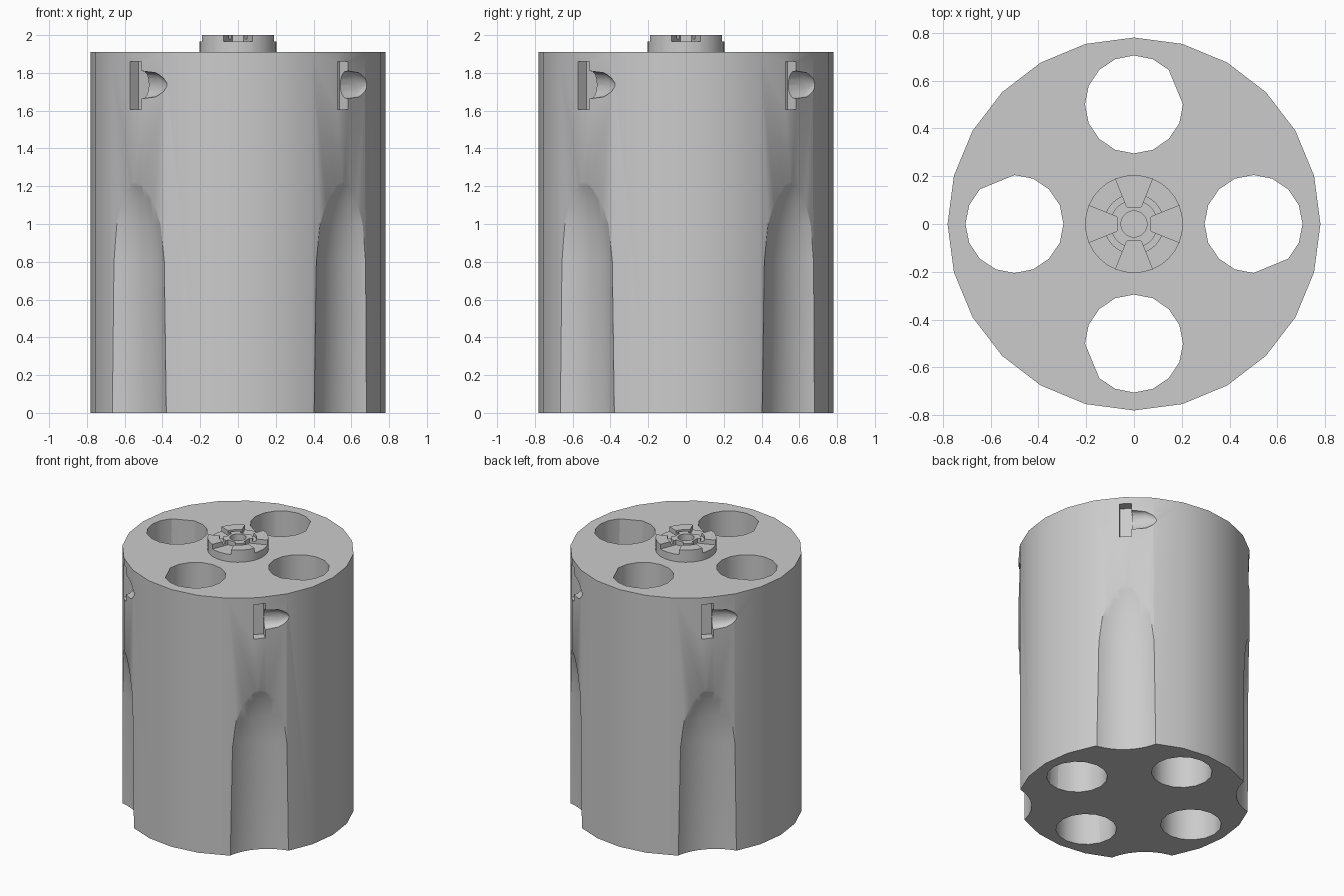
import bpy, bmesh, math
from mathutils import Matrix, Vector

cube = bpy.data.objects.get("Cube")
if cube:
    bpy.data.objects.remove(cube, do_unlink=True)

steel = bpy.data.materials.new("grey_steel")
steel.use_nodes = True
GREY = (0.6, 0.6, 0.6, 1.0)
steel.diffuse_color = GREY
steel.node_tree.nodes["Principled BSDF"].inputs["Base Color"].default_value = GREY

RADIUS, TOP, TURN = 0.78, 1.91, 46


def ring(r, z, sides, cx=0.0, skip=()):
    """Horizontal circle of points around (cx, 0, z)."""
    step = math.tau / sides
    return [Vector((cx + r * math.cos(i * step), r * math.sin(i * step), z))
            for i in range(sides) if i not in skip]


def hull(name, points, angle=0):
    """Convex solid around the points, turned about the main axis."""
    bm = bmesh.new()
    for p in points:
        bm.verts.new(p)
    bmesh.ops.convex_hull(bm, input=bm.verts)
    bmesh.ops.dissolve_limit(bm, angle_limit=0.001, verts=bm.verts, edges=bm.edges)
    bmesh.ops.recalc_face_normals(bm, faces=bm.faces)
    bm.transform(Matrix.Rotation(math.radians(angle), 4, "Z"))
    mesh = bpy.data.meshes.new(name)
    bm.to_mesh(mesh)
    bm.free()
    mesh.materials.append(steel)
    obj = bpy.data.objects.new(name, mesh)
    bpy.context.collection.objects.link(obj)
    return obj


def cut(target, cutter):
    """Subtract the cutter from the target and discard it."""
    cutter.hide_render = True
    mod = target.modifiers.new("cut", "BOOLEAN")
    mod.operation, mod.solver, mod.object = "DIFFERENCE", "EXACT", cutter
    bpy.context.view_layer.objects.active = target
    bpy.ops.object.modifier_apply(modifier=mod.name)
    bpy.data.objects.remove(cutter, do_unlink=True)


def smooth(obj):
    bpy.ops.object.select_all(action="DESELECT")
    obj.select_set(True)
    bpy.context.view_layer.objects.active = obj
    bpy.ops.object.shade_smooth_by_angle(angle=math.radians(30))


def box(x0, x1, y0, y1, z0, z1):
    return [Vector((x, y, z)) for x in (x0, x1) for y in (y0, y1) for z in (z0, z1)]


# Main drum
drum = hull("drum", ring(RADIUS, 0, 24) + ring(RADIUS, TOP, 24))

# Flute shape: a long round bar with a tapering nose (height, radius)
flute = []
for z, r in [(-0.1, 0.36), (0.8, 0.349), (1.0, 0.333), (1.13, 0.304),
             (1.2, 0.281), (1.235, 0.266), (1.3, 0.22)]:
    flute += ring(r, z, 48, 1.05)

# Scooped lead-in of the stop notch: half ovals that shrink along the rim
lead = []
for y, floor, half in [(0.02, 0.715, 0.077), (0.13, 0.73, 0.068),
                       (0.18, 0.742, 0.045), (0.215, 0.755, 0.01)]:
    for i in range(9):
        a = math.pi * i / 8
        lead.append(Vector((0.79 - (0.79 - floor) * math.sin(a) ** 0.6, y,
                            1.737 + half * math.cos(a))))
    lead += box(0.85, 0.85, y, y, 1.737 - half, 1.737 + half)

for k in range(4):
    a = 90 * k
    # Chamber bore, with one corner flattened at the mouth
    cut(drum, hull("bore", ring(0.205, -0.01, 16, 0.5)
                   + ring(0.205, TOP + 0.01, 16, 0.5, skip=(13,)), a))
    cut(drum, hull("flute", flute, a + TURN))
    cut(drum, hull("stop_slot", box(0.71, 0.9, -0.045, 0.037, 1.605, 1.86), a + TURN))
    cut(drum, hull("stop_lead", lead, a + TURN))
smooth(drum)

# Ratchet on top: a disc with a ring groove, four wedge slots and a centre hole
ratchet = hull("ratchet", ring(0.205, TOP - 0.01, 32) + ring(0.205, 2.0, 32))
groove = hull("groove", ring(0.125, 1.98, 32) + ring(0.125, 2.05, 32))
cut(groove, hull("groove_core", ring(0.1, 1.9, 32) + ring(0.1, 2.1, 32)))
cut(ratchet, groove)
for k in range(4):
    wedge = [Vector((x, s * w, z)) for x, w in ((0.072, 0.03), (0.23, 0.093))
             for s in (-1, 1) for z in (1.965, 2.05)]
    cut(ratchet, hull("wedge", wedge, 90 * k))
cut(ratchet, hull("centre_hole", ring(0.055, 1.95, 20) + ring(0.055, 2.05, 20)))
smooth(ratchet)
